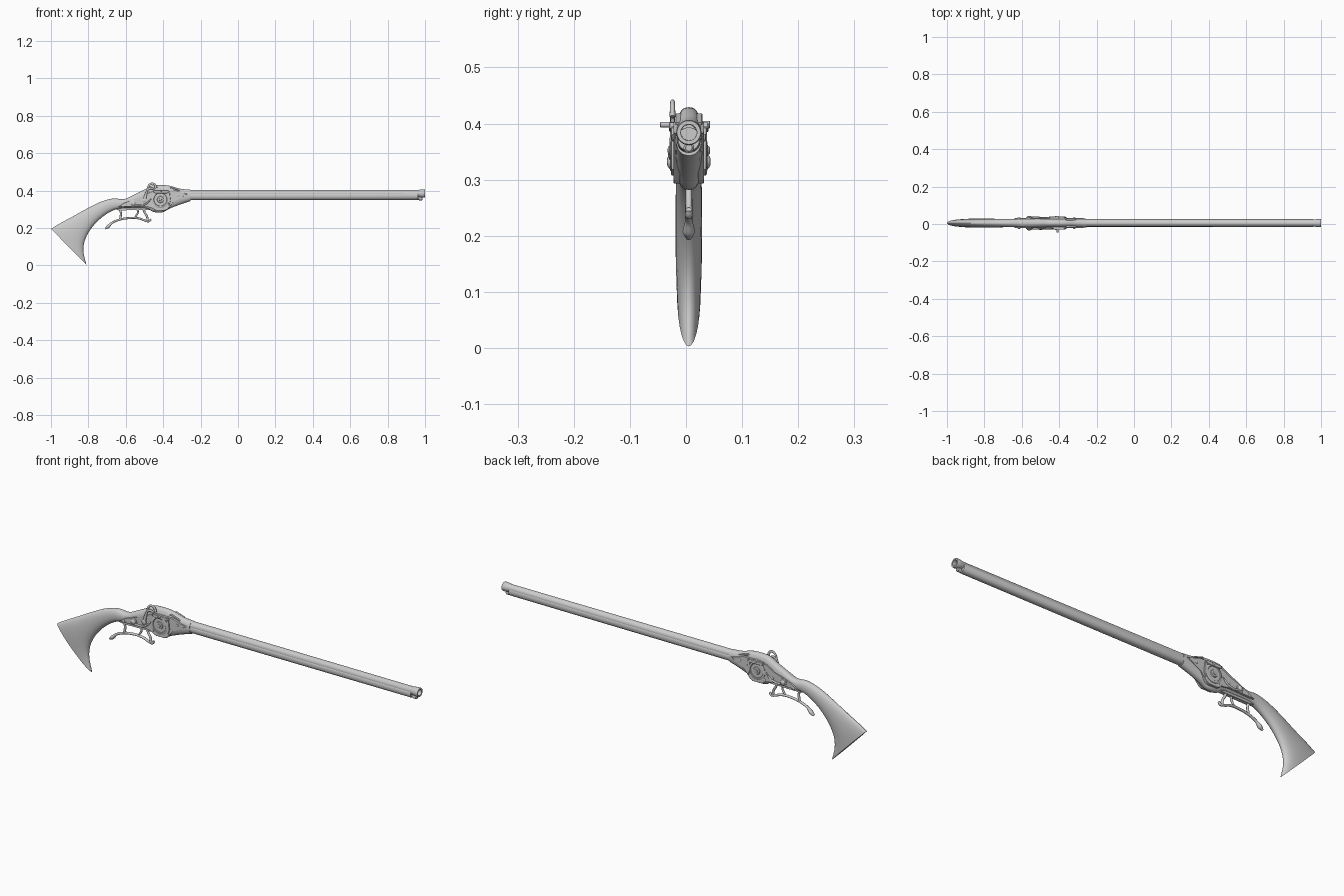
import bpy, bmesh, math
from mathutils import Vector

if "Cube" in bpy.data.objects:
    bpy.data.objects.remove(bpy.data.objects["Cube"])

CY = 0.005  # centre plane of the gun


def finish(name, bm, angle=35):
    bmesh.ops.recalc_face_normals(bm, faces=bm.faces)
    me = bpy.data.meshes.new(name)
    bm.to_mesh(me)
    bm.free()
    ob = bpy.data.objects.new(name, me)
    bpy.context.collection.objects.link(ob)
    shade(ob, angle)
    return ob


def shade(ob, angle=35):
    bpy.ops.object.select_all(action='DESELECT')
    ob.select_set(True)
    bpy.context.view_layer.objects.active = ob
    bpy.ops.object.shade_smooth_by_angle(angle=math.radians(angle))


def skin(name, rings, cap=True, closed=False):
    bm = bmesh.new()
    vs = [[bm.verts.new(p) for p in r] for r in rings]
    n = len(rings[0])
    pairs = list(zip(vs, vs[1:])) + ([(vs[-1], vs[0])] if closed else [])
    for a, b in pairs:
        for i in range(n):
            j = (i + 1) % n
            bm.faces.new((a[i], a[j], b[j], b[i]))
    if cap and not closed:
        bm.faces.new(vs[0])
        bm.faces.new(vs[-1])
    return finish(name, bm)


def section(xt, zt, xb, zb, w, e, n=28):
    """Superellipse ring between a top point and a bottom point."""
    ring = []
    for i in range(n):
        t = 2 * math.pi * i / n
        c, s = math.cos(t), math.sin(t)
        u = math.copysign(abs(c) ** (2 / e), c)
        v = math.copysign(abs(s) ** (2 / e), s)
        k = (1 - u) / 2
        ring.append((xt + (xb - xt) * k, CY + w * v, zt + (zb - zt) * k))
    return ring


def catmull(rows, steps=4):
    out = []
    for i in range(len(rows) - 1):
        p0, p1 = rows[max(i - 1, 0)], rows[i]
        p2, p3 = rows[i + 1], rows[min(i + 2, len(rows) - 1)]
        for k in range(steps):
            t = k / steps
            out.append([0.5 * (2 * b + (c - a) * t + (2 * a - 5 * b + 4 * c - d) * t * t
                               + (3 * b - a - 3 * c + d) * t ** 3)
                        for a, b, c, d in zip(p0, p1, p2, p3)])
    return out + [list(rows[-1])]


def lathe(name, prof, y, z, n=28, closed=False):
    """Revolve (x, radius) points about an axis along x."""
    return skin(name, [[(x, y + r * math.sin(2 * math.pi * i / n), z + r * math.cos(2 * math.pi * i / n))
                        for i in range(n)] for x, r in prof], closed=closed)


def stud(name, x, z, side, prof, n=24):
    """Revolve (depth, radius) points about an axis along y, on one side of the gun."""
    return skin(name, [[(x + r * math.cos(2 * math.pi * i / n), CY + side * d, z + r * math.sin(2 * math.pi * i / n))
                        for i in range(n)] for d, r in prof])


def plate(name, pts, side, d0, d1, bevel=0.0015):
    bm = bmesh.new()
    rings = [[bm.verts.new((x, CY + side * d, z)) for x, z in pts] for d in (d0, d1)]
    for i in range(len(pts)):
        j = (i + 1) % len(pts)
        bm.faces.new((rings[0][i], rings[0][j], rings[1][j], rings[1][i]))
    bm.faces.new(rings[0])
    front = bm.faces.new(rings[1])
    bmesh.ops.bevel(bm, geom=list(front.edges), offset=bevel, segments=1, affect='EDGES')
    return finish(name, bm, 30)


def rod(name, pts, r, y=CY, flat=1.0):
    """Round bar along (x, z, radius factor) points."""
    cu = bpy.data.curves.new(name, 'CURVE')
    cu.dimensions = '3D'
    cu.bevel_depth, cu.bevel_resolution, cu.resolution_u, cu.use_fill_caps = r, 3, 6, True
    sp = cu.splines.new('BEZIER')
    sp.bezier_points.add(len(pts) - 1)
    for bp, (x, z, f) in zip(sp.bezier_points, pts):
        bp.co = (x, 0, z)
        bp.radius = f
        bp.handle_left_type = bp.handle_right_type = 'AUTO'
    ob = bpy.data.objects.new(name, cu)
    bpy.context.collection.objects.link(ob)
    ob.location.y = y
    ob.scale.y = flat
    bpy.ops.object.select_all(action='DESELECT')
    ob.select_set(True)
    bpy.context.view_layer.objects.active = ob
    bpy.ops.object.convert(target='MESH')
    shade(bpy.context.object, 40)


# Butt, wrist and lock housing: top x,z / bottom x,z / half width / squareness
stock = [
    (-1.0, .195, -.81, .003, .021, 2), (-.95, .225, -.826, .07, .023, 2),
    (-.88, .263, -.820, .13, .0235, 2), (-.81, .302, -.79, .19, .0235, 2.1),
    (-.74, .337, -.74, .246, .023, 2.1), (-.67, .357, -.68, .288, .022, 2.2),
    (-.61, .354, -.63, .303, .022, 2.3), (-.565, .373, -.57, .305, .023, 2.5),
    (-.50, .405, -.49, .303, .024, 2.6), (-.46, .426, -.45, .285, .0245, 2.7),
    (-.40, .429, -.405, .283, .0245, 2.7), (-.36, .424, -.366, .303, .0245, 2.6),
    (-.31, .410, -.31, .325, .024, 2.4), (-.255, .404, -.255, .343, .023, 2.3)]
skin("stock", [section(*r) for r in catmull(stock)])

# Forend, barrel with flared hollow muzzle, ramrod
skin("forend", [section(x, .393, x, zb, w, 2.2) for x, zb, w in
                ((-.27, .348, .0215), (.955, .350, .021), (.962, .352, .019))])
lathe("barrel", [(-.27, .0195), (.965, .0185), (.975, .021), (.995, .0225), (1.0, .021),
                 (1.0, .0145), (.93, .0135), (.93, .001), (-.27, .001)], CY, .384, closed=True)
lathe("ramrod", [(.93, .007), (.966, .007), (.968, .0095), (.983, .0095), (.987, .006)], CY, .357, 16)

# Lock plates and wheels on both sides
lock = [(-.64, .312), (-.61, .333), (-.56, .352), (-.51, .366), (-.47, .392), (-.43, .403), (-.34, .403),
        (-.30, .388), (-.27, .382), (-.30, .365), (-.345, .342), (-.375, .300), (-.39, .293),
        (-.44, .293), (-.465, .310), (-.50, .316)]
for side, tag in ((-1, "front"), (1, "back")):
    plate("lock_plate_" + tag, lock, side, .016, .0275)
    stud("wheel_" + tag, -.415, .352, side,
         [(.024, .045), (.030, .045), (.032, .042), (.032, .036), (.0295, .034), (.0295, .018),
          (.033, .016), (.034, .008), (.037, .007), (.038, .001)], 32)
    plate("wheel_bridge_" + tag, [(-.455, .392), (-.45, .402), (-.375, .402), (-.365, .392),
                                  (-.38, .385), (-.44, .385)], side, .025, .035)
    plate("wheel_bracket_" + tag, [(-.378, .395), (-.366, .395), (-.360, .345), (-.368, .318), (-.378, .345)],
          side, .025, .032)
    stud("lock_knob_" + tag, -.56, .332, side,
         [(.022, .018), (.030, .018), (.032, .013), (.035, .012), (.038, .008), (.039, .002)])
    for i, (x, z) in enumerate(((-.615, .318), (-.32, .375), (-.455, .315), (-.50, .335))):
        stud("screw_%s_%d" % (tag, i), x, z, side, [(.022, .007), (.029, .007), (.031, .003)], 14)
    rod("mainspring_" + tag, [(-.555, .322, 1), (-.52, .320, 1), (-.49, .330, .9), (-.465, .355, .6)],
        .005, CY + side * .029)
    plate("rear_sight_strip_" + tag, [(-.365, .413), (-.36, .418), (-.31, .402), (-.312, .397)],
          side, .010, .024, .001)
stud("pan_arm_pin", -.41, .398, -1, [(.02, .005), (.050, .005), (.051, .004)], 16)
stud("pan_button", -.41, .398, 1, [(.02, .007), (.037, .007), (.038, .005)], 16)

# Curved cock on the front side
rod("cock_arm", [(-.50, .345, 1.4), (-.494, .375, 1.1), (-.484, .405, .9), (-.474, .430, .9),
                 (-.458, .437, 1), (-.444, .430, 1), (-.438, .412, 1.2)], .006, CY - .029, .75)
rod("cock_jaw", [(-.484, .405, 1), (-.465, .412, 1), (-.447, .405, .8)], .006, CY - .029, .75)
stud("cock_pivot", -.50, .347, -1, [(.025, .012), (.034, .012), (.037, .006)], 18)

# Trigger guard with posts, hook and trigger
rod("trigger_guard", [(-.71, .196, .7), (-.695, .207, 1.5), (-.675, .226, .9), (-.64, .242, .9), (-.59, .252, .9),
                      (-.53, .251, .9), (-.495, .239, .9), (-.475, .236, .9), (-.466, .247, .8)], .0065, flat=1.15)
rod("guard_rear_post", [(-.637, .308, 1.3), (-.627, .285, .9), (-.630, .244, 1)], .0065)
rod("guard_front_post", [(-.505, .31, 1.3), (-.500, .285, .9), (-.487, .262, .9), (-.483, .238, 1)], .0065)
rod("trigger", [(-.545, .31, 1.2), (-.535, .288, .9), (-.545, .265, .9), (-.552, .257, .6)], .0055)
plate("guard_strap", [(-.66, .300), (-.64, .308), (-.48, .308), (-.47, .296), (-.50, .296), (-.63, .294)],
      1, -.009, .009)
